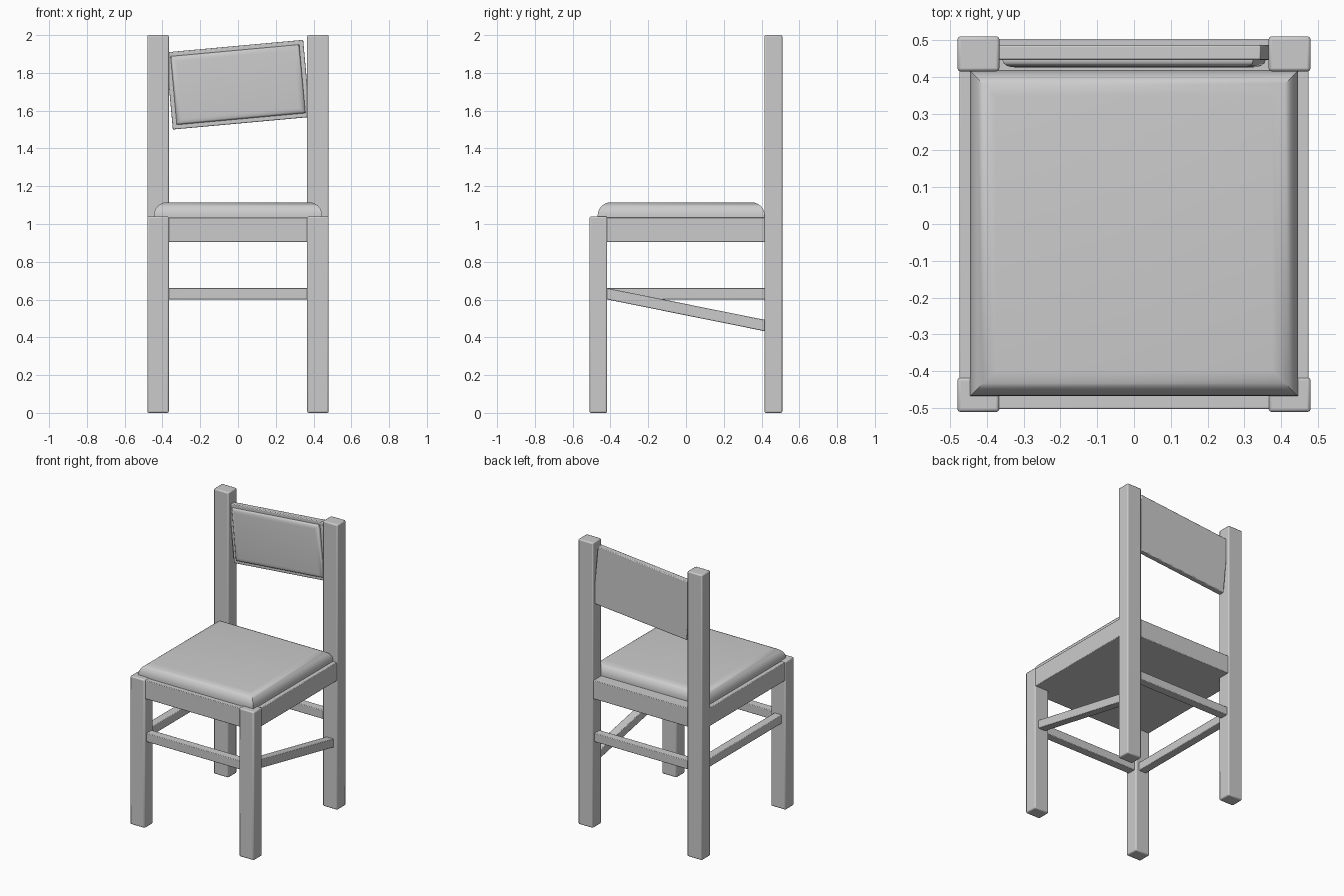
import bpy, bmesh, math
from mathutils import Matrix

if "Cube" in bpy.data.objects:
    bpy.data.objects.remove(bpy.data.objects["Cube"])


def finish(bm, name, bevel, segments=2):
    bmesh.ops.recalc_face_normals(bm, faces=bm.faces)
    mesh = bpy.data.meshes.new(name)
    bm.to_mesh(mesh)
    bm.free()
    ob = bpy.data.objects.new(name, mesh)
    bpy.context.collection.objects.link(ob)
    if bevel:
        mod = ob.modifiers.new("soft_edges", "BEVEL")
        mod.width = bevel
        mod.segments = segments
        mod.limit_method = "ANGLE"
        mod.angle_limit = math.radians(40)
    bpy.ops.object.select_all(action="DESELECT")
    bpy.context.view_layer.objects.active = ob
    ob.select_set(True)
    bpy.ops.object.shade_smooth_by_angle(angle=math.radians(35))
    return ob


def stacked(name, rings, bevel=0.0, segments=2):
    """Loft through rectangles given as (x0, x1, y0, y1, z)."""
    bm = bmesh.new()
    loops = [[bm.verts.new(p) for p in ((x0, y0, z), (x1, y0, z), (x1, y1, z), (x0, y1, z))]
             for x0, x1, y0, y1, z in rings]
    for a, b in zip(loops, loops[1:]):
        for i in range(4):
            j = (i + 1) % 4
            bm.faces.new((a[i], a[j], b[j], b[i]))
    bm.faces.new(loops[0])
    bm.faces.new(loops[-1])
    return finish(bm, name, bevel, segments)


def box(name, x, y, z, bevel=0.004):
    return stacked(name, [(*x, *y, z[0]), (*x, *y, z[1])], bevel)


def padded(name, x, y, z0, z1, lip, inset, steps=6):
    """Cushion with a rounded shoulder."""
    rings = [(*x, *y, z0)]
    for k in range(steps + 1):
        a = math.pi / 2 * k / steps
        d = inset * (1 - math.cos(a))
        z = z0 + lip + (z1 - z0 - lip) * math.sin(a)
        rings.append((x[0] + d, x[1] - d, y[0] + d, y[1] - d, z))
    return stacked(name, rings)


# Legs, rear posts and side stretchers (the right stretcher slopes to the back)
for s, side in ((-1, "left"), (1, "right")):
    leg_x = sorted((s * 0.366, s * 0.48))
    box(f"{side}_front_leg", leg_x, (-0.511, -0.417), (0, 1.04), 0.008)
    box(f"{side}_rear_post", leg_x, (0.415, 0.51), (0, 2.0), 0.008)
    rod = box(f"{side}_stretcher", sorted((s * 0.393, s * 0.451)), (-0.43, 0.43), (0.6, 0.66))
    if s > 0:
        for v in rod.data.vertices:
            v.co.z -= 0.167 * (v.co.y + 0.415) / 0.83

# Front and rear stretchers
for s, place in ((-1, "front"), (1, "rear")):
    box(f"{place}_stretcher", (-0.38, 0.38), sorted((s * 0.432, s * 0.492)), (0.6, 0.66))

# Seat frame and cushion
box("seat_frame", (-0.475, 0.475), (-0.503, 0.503), (0.905, 1.035))
padded("seat_cushion", (-0.446, 0.446), (-0.468, 0.417), 1.03, 1.115, 0.015, 0.07)

# Crooked backrest: board and front pad, built flat then stood up and tilted
stand = (Matrix.Translation((0, 0.446, 1.7375))
         @ Matrix.Rotation(math.radians(-5.2), 4, "Y")
         @ Matrix.Rotation(math.radians(90), 4, "X"))
board = box("backrest_board", (-0.365, 0.365), (-0.205, 0.205), (-0.04, 0), 0.005)
pad = padded("backrest_pad", (-0.342, 0.342), (-0.182, 0.182), -0.002, 0.02, 0.004, 0.03, 4)
for ob in (board, pad):
    ob.matrix_world = stand
